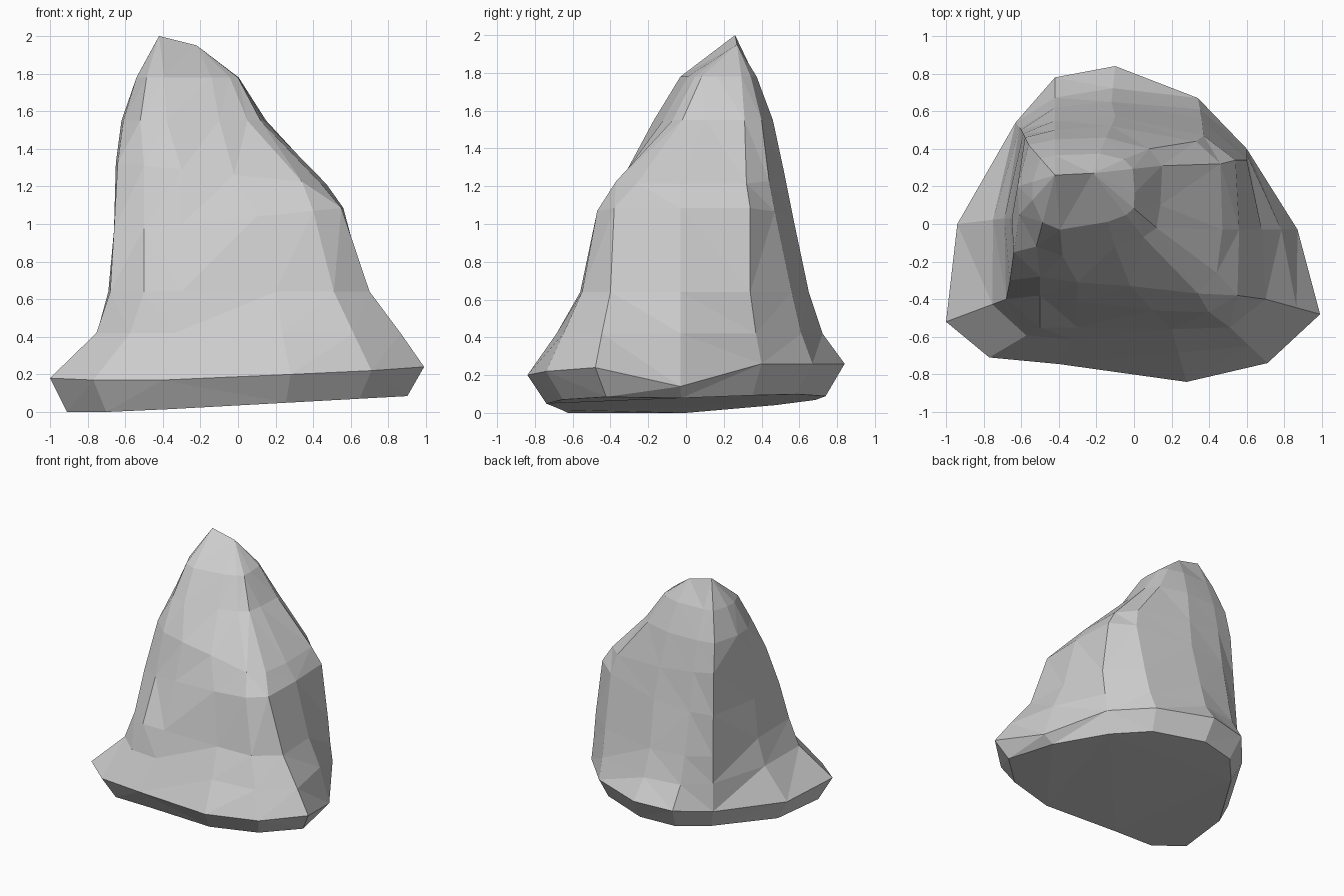
import bpy, bmesh

if "Cube" in bpy.data.objects:
    bpy.data.objects.remove(bpy.data.objects["Cube"])

# Outlines of the rock, each 13 corners running anticlockwise from the left front tip
rim = [(-1, -.52), (-.77, -.71), (-.4, -.745), (.28, -.84), (.71, -.74), (.99, -.48), (.87, -.03),
       (.6, .4), (.34, .67), (-.1, .84), (-.42, .78), (-.63, .54), (-.94, 0)]
waist = [(-.68, -.4), (-.5, -.55), (-.3, -.55), (.2, -.56), (.51, -.55), (.7, -.4), (.68, -.03),
         (.6, .34), (.36, .56), (-.12, .65), (-.42, .62), (-.6, .5), (-.69, .03)]
chest = [(-.66, -.3), (-.5, -.38), (-.3, -.41), (.1, -.46), (.4, -.47), (.55, -.38), (.56, -.03),
         (.54, .34), (.37, .47), (-.1, .57), (-.42, .55), (-.59, .48), (-.66, .03)]
shoulder = [(-.64, -.15), (-.5, -.28), (-.3, -.31), (-.02, -.33), (.34, -.37), (.44, -.26), (.47, -.03),
            (.46, .32), (.33, .44), (-.12, .52), (-.42, .5), (-.58, .46), (-.65, .03)]
neck = [(-.61, .05), (-.52, -.12), (-.38, -.17), (-.1, -.12), (.05, -.07), (.12, -.02), (.14, .1),
        (.15, .31), (.08, .4), (-.15, .46), (-.42, .45), (-.56, .42), (-.62, .2)]
rim_z = [.18, .17, .17, .2, .22, .24, .14, .26, .26, .26, .24, .2, .16]


def level(points, z, tilt=0.0):
    return [(x, y, z + tilt * x) for x, y in points]


def blend(a, b, z, amount):
    # Ring between two others, set at its own height
    return [(p[0] + (q[0] - p[0]) * amount(p), p[1] + (q[1] - p[1]) * amount(p), z)
            for p, q in zip(a, b)]


# Stack of rings: underside, rim, flared skirt, tower, and short summit ridge
edge = [(x, y, z) for (x, y), z in zip(rim, rim_z)]
under = [(x * .91, y * .88, max(0, .035 + .05 * x) + .07 * max(y, 0)) for x, y in rim]
waist3 = level(waist, .64)
neck3 = level(neck, 1.55)
summit = [(-.22, .27, 1.95) if 3 <= i <= 9 else (-.42, .26, 2.0) for i in range(13)]
skirt = blend(edge, waist3, .42, lambda p: .6 - .17 * p[0])
crown = blend(neck3, summit, 1.78, lambda p: .36 + .2 * p[1])
rings = [under, edge, skirt, waist3, level(chest, 1.03, .1),
         level(shoulder, 1.26, -.1), neck3, crown, summit]

# Skin the rings into a closed faceted rock
bm = bmesh.new()
loops = [[bm.verts.new(p) for p in ring] for ring in rings]
for low, high in zip(loops, loops[1:]):
    for i in range(13):
        j = (i + 1) % 13
        bm.faces.new((low[i], low[j], high[j], high[i]))
bm.faces.new(loops[0][::-1])
bmesh.ops.remove_doubles(bm, verts=bm.verts[:], dist=.0005)
bmesh.ops.triangulate(bm, faces=bm.faces[:])
bmesh.ops.recalc_face_normals(bm, faces=bm.faces[:])
mesh = bpy.data.meshes.new("rock")
bm.to_mesh(mesh)
bm.free()
rock = bpy.data.objects.new("rock", mesh)
bpy.context.collection.objects.link(rock)
